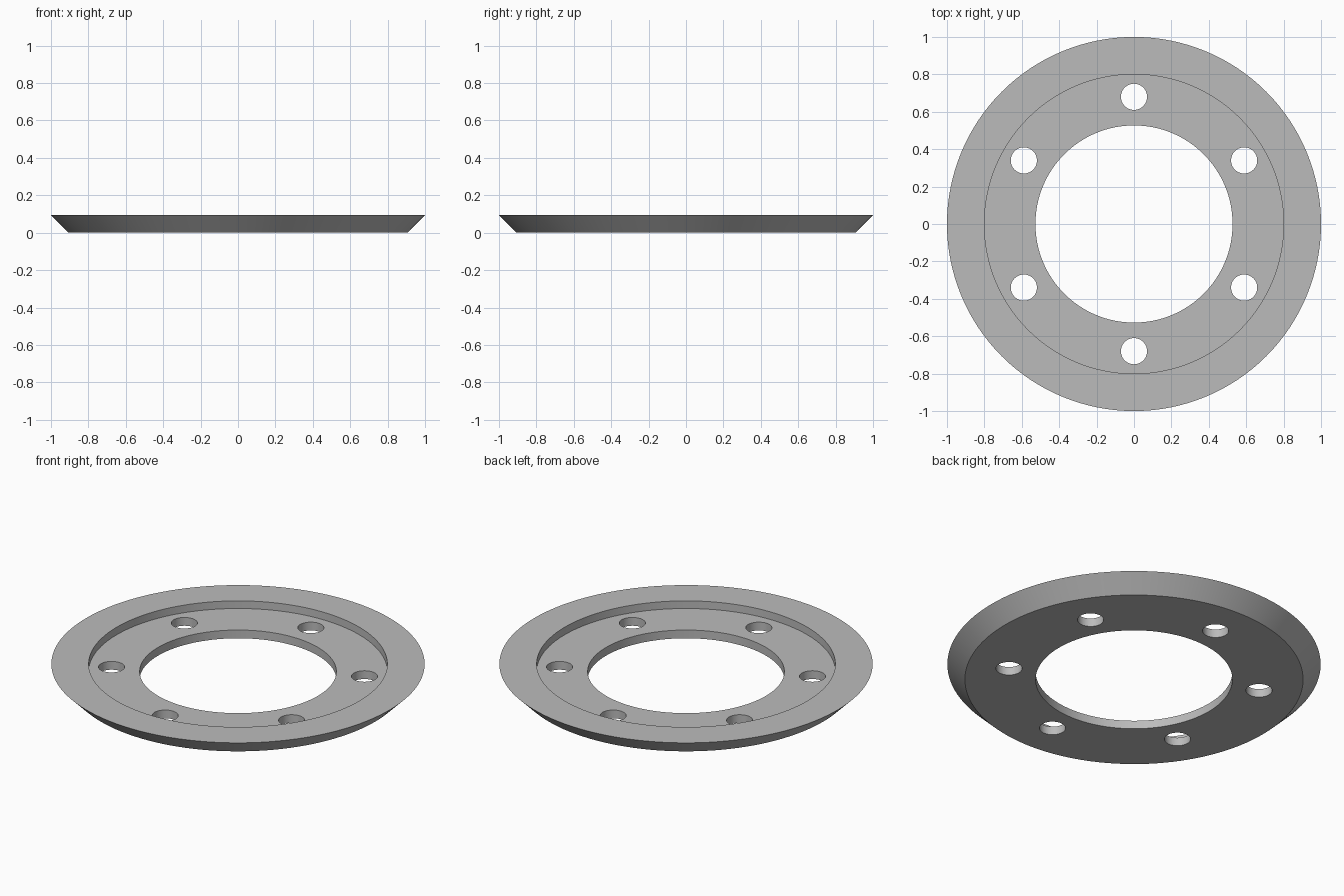
import bpy, bmesh
from math import cos, sin, pi, radians

cube = bpy.data.objects.get("Cube")
if cube:
    bpy.data.objects.remove(cube, do_unlink=True)

SEGMENTS = 128
HEIGHT, FLOOR = 0.094, 0.049
BOLT_CIRCLE, BOLT_RADIUS = 0.68, 0.07

grey = bpy.data.materials.new("plain_grey")
grey.use_nodes = True
colour = (0.5, 0.5, 0.5, 1)
grey.diffuse_color = colour
grey.node_tree.nodes["Principled BSDF"].inputs["Base Color"].default_value = colour


def add_object(name, bm):
    bmesh.ops.recalc_face_normals(bm, faces=bm.faces)
    mesh = bpy.data.meshes.new(name)
    bm.to_mesh(mesh)
    bm.free()
    mesh.materials.append(grey)
    obj = bpy.data.objects.new(name, mesh)
    bpy.context.collection.objects.link(obj)
    return obj


# Flange ring: closed section (radius, height) swept round z
section = [(0.527, 0), (0.906, 0), (1, HEIGHT), (0.8, HEIGHT), (0.8, FLOOR), (0.527, FLOOR)]
bm = bmesh.new()
rings = []
for i in range(SEGMENTS):
    a = 2 * pi * i / SEGMENTS
    rings.append([bm.verts.new((r * cos(a), r * sin(a), z)) for r, z in section])
for i, ring in enumerate(rings):
    after = rings[(i + 1) % SEGMENTS]
    for j in range(len(section)):
        k = (j + 1) % len(section)
        bm.faces.new((ring[j], after[j], after[k], ring[k]))
flange = add_object("flange_ring", bm)

# Six bolt hole cutters, the first on the +y axis
bm = bmesh.new()
for i in range(6):
    a = pi / 2 + i * pi / 3
    made = bmesh.ops.create_cone(bm, cap_ends=True, segments=48, depth=0.4,
                                 radius1=BOLT_RADIUS, radius2=BOLT_RADIUS)
    bmesh.ops.translate(bm, verts=made["verts"],
                        vec=(BOLT_CIRCLE * cos(a), BOLT_CIRCLE * sin(a), 0))
cutter = add_object("bolt_hole_cutter", bm)

# Cut the holes, then drop the cutter
cut = flange.modifiers.new("bolt_holes", "BOOLEAN")
cut.operation = "DIFFERENCE"
cut.solver = "EXACT"
cut.object = cutter
bpy.ops.object.select_all(action="DESELECT")
bpy.context.view_layer.objects.active = flange
flange.select_set(True)
bpy.ops.object.modifier_apply(modifier=cut.name)
bpy.data.objects.remove(cutter, do_unlink=True)
bpy.ops.object.shade_smooth_by_angle(angle=radians(30))
